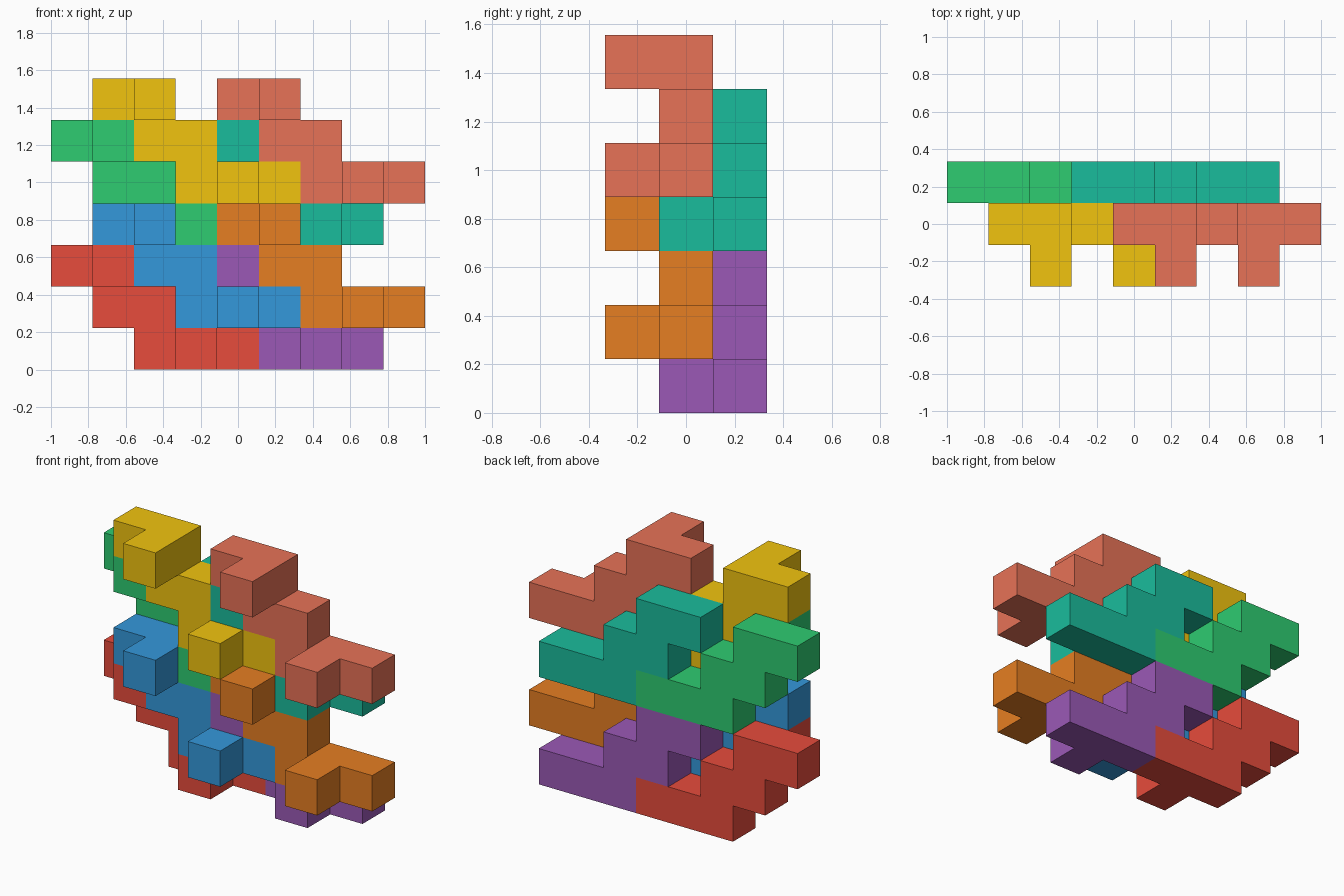
import bpy, bmesh
from mathutils import Color, Vector

if "Cube" in bpy.data.objects:
    bpy.data.objects.remove(bpy.data.objects["Cube"])

U = 2 / 9  # edge of one unit cube

# One interlocking piece: a staircase of cubes with two pegs on its front (x, y, z cells)
STAIR = [(0, 0, 2), (1, 0, 2), (1, 0, 1), (2, 0, 1), (2, 0, 0), (3, 0, 0), (4, 0, 0)]
PEGS = [(1, -1, 2), (3, -1, 0)]


def piece_mesh(name):
    """Outer skin of the cubes, with coplanar faces merged."""
    cells = set(STAIR + PEGS)
    bm = bmesh.new()
    for c in cells:
        for axis in range(3):
            for sign in (-1, 1):
                n = [0, 0, 0]
                n[axis] = sign
                if tuple(a + b for a, b in zip(c, n)) in cells:
                    continue
                a, b = (axis + 1) % 3, (axis + 2) % 3
                ring = [(0, 0), (1, 0), (1, 1), (0, 1)]
                verts = []
                for p, q in ring if sign > 0 else ring[::-1]:
                    v = Vector(c)
                    v[axis] += max(sign, 0)
                    v[a] += p
                    v[b] += q
                    verts.append(bm.verts.new(v * U))
                bm.faces.new(verts)
    bmesh.ops.remove_doubles(bm, verts=bm.verts, dist=1e-4)
    bmesh.ops.dissolve_limit(bm, angle_limit=0.01, verts=bm.verts, edges=bm.edges)
    mesh = bpy.data.meshes.new(name)
    bm.to_mesh(mesh)
    bm.free()
    return mesh


def add_piece(name, cell, rgb):
    mesh = piece_mesh(name)
    mat = bpy.data.materials.new(name + "_paint")
    linear = Color([c / 255 for c in rgb]).from_srgb_to_scene_linear()
    mat.diffuse_color = (*linear, 1)
    mat.use_nodes = True
    mat.node_tree.nodes["Principled BSDF"].inputs["Base Color"].default_value = mat.diffuse_color
    mesh.materials.append(mat)
    obj = bpy.data.objects.new(name, mesh)
    x, y, z = cell
    obj.location = ((x - 4.5) * U, (y - 1.5) * U, z * U)
    bpy.context.collection.objects.link(obj)


# Two tiers, each with a back pair and a middle pair of pieces (sRGB colours)
COLORS = {
    "lower_back_left": (231, 76, 60),
    "lower_back_right": (155, 89, 182),
    "lower_front_left": (52, 152, 219),
    "lower_front_right": (230, 126, 34),
    "upper_back_left": (46, 204, 113),
    "upper_back_right": (26, 188, 156),
    "upper_front_left": (241, 196, 15),
    "upper_front_right": (231, 114, 87),
}
for tier, z in (("lower", 0), ("upper", 3)):
    for row, x0, y, dz in (("back", 0, 2, 0), ("front", 1, 1, 1)):
        for side, dx in (("left", 0), ("right", 3)):
            key = f"{tier}_{row}_{side}"
            add_piece(key + "_piece", (x0 + dx, y, z + dz), COLORS[key])
